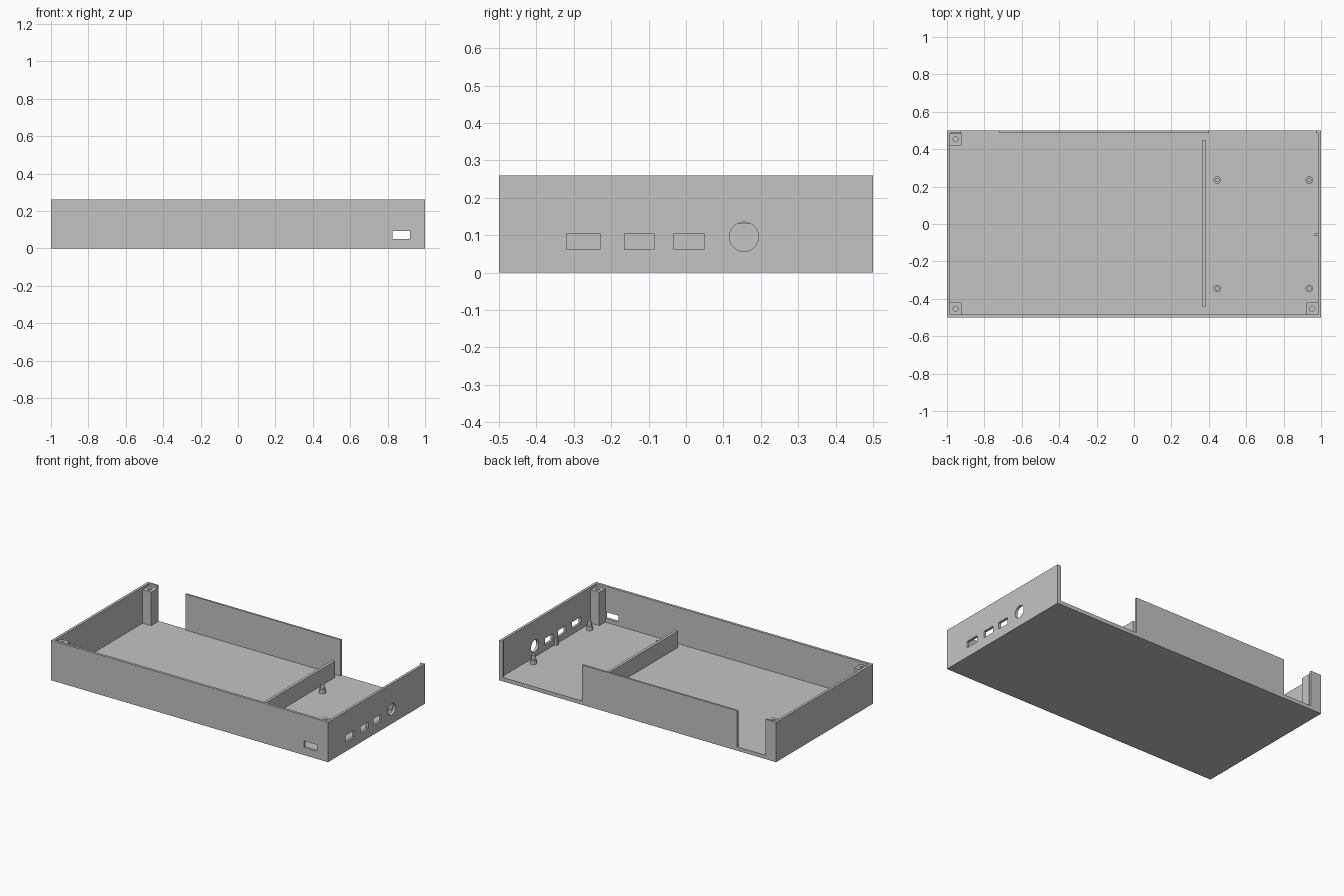
import bpy

if "Cube" in bpy.data.objects:
    bpy.data.objects.remove(bpy.data.objects["Cube"], do_unlink=True)

grey = bpy.data.materials.new("plain grey")
grey.use_nodes = True
colour = (0.55, 0.55, 0.55, 1)
grey.diffuse_color = colour
grey.node_tree.nodes["Principled BSDF"].inputs["Base Color"].default_value = colour

HEIGHT, FLOOR, WALL = 0.26, 0.025, 0.017


def box(name, x, y, z):
    """Box from (min, max) ranges along each axis."""
    bpy.ops.mesh.primitive_cube_add(size=1, location=[sum(r) / 2 for r in (x, y, z)])
    ob = bpy.context.object
    ob.name = name
    ob.scale = [r[1] - r[0] for r in (x, y, z)]
    bpy.ops.object.transform_apply(location=False, rotation=False, scale=True)
    ob.data.materials.append(grey)
    return ob


def cylinder(name, x, y, z, radius, sides=24):
    bpy.ops.mesh.primitive_cylinder_add(vertices=sides, radius=radius, depth=z[1] - z[0],
                                        location=(x, y, sum(z) / 2))
    ob = bpy.context.object
    ob.name = name
    ob.data.materials.append(grey)
    bpy.ops.object.shade_smooth_by_angle()
    return ob


def cut(target, cutter):
    """Subtract the cutter, apply the result and discard the cutter."""
    mod = target.modifiers.new("cut", "BOOLEAN")
    mod.operation, mod.solver, mod.object = "DIFFERENCE", "EXACT", cutter
    bpy.context.view_layer.objects.active = target
    bpy.ops.object.modifier_apply(modifier=mod.name)
    bpy.data.objects.remove(cutter, do_unlink=True)


# Open tray with two gaps in the back wall
tray = box("tray", (-1, 1), (-0.5, 0.5), (0, HEIGHT))
cut(tray, box("cavity", (-1 + WALL, 1 - WALL), (-0.5 + WALL, 0.487), (FLOOR, 0.4)))
for gap in ((-0.925, -0.72), (0.4, 0.972)):
    cut(tray, box("back_gap", gap, (0.4, 0.6), (FLOOR, 0.4)))

# Port openings in the front and left walls
cut(tray, box("front_port", (0.825, 0.92), (-0.6, -0.45), (0.05, 0.092)))
for y0, y1 in ((-0.32, -0.23), (-0.165, -0.085), (-0.032, 0.048)):
    cut(tray, box("side_port", (0.96, 1.1), (y0, y1), (0.062, 0.105)))
round_port = cylinder("round_port", 1, 0.155, (0.046, 0.146), 0.039, 48)
round_port.location.z = 0.096
round_port.rotation_euler.y = 1.5708
cut(tray, round_port)

# Low partition and small rib on the port wall
box("partition", (0.366, 0.384), (-0.44, 0.45), (FLOOR - 0.005, 0.132))
box("wall_rib", (0.966, 0.99), (-0.064, -0.05), (FLOOR - 0.005, 0.07))

# Screw posts in three corners
for sx, sy in ((-1, -1), (-1, 1), (1, -1)):
    x, y = 0.953 * sx, 0.453 * sy
    post = box("corner_post", (x - 0.032, x + 0.032), (y - 0.032, y + 0.032),
               (FLOOR - 0.005, 0.243))
    cut(post, cylinder("screw_hole", x, y, (0.12, 0.3), 0.014))

# Stepped board standoffs
for x in (0.445, 0.937):
    for y in (-0.345, 0.235):
        cylinder("standoff_base", x, y, (FLOOR - 0.005, 0.052), 0.02)
        cylinder("standoff_pin", x, y, (0.045, 0.083), 0.012)
